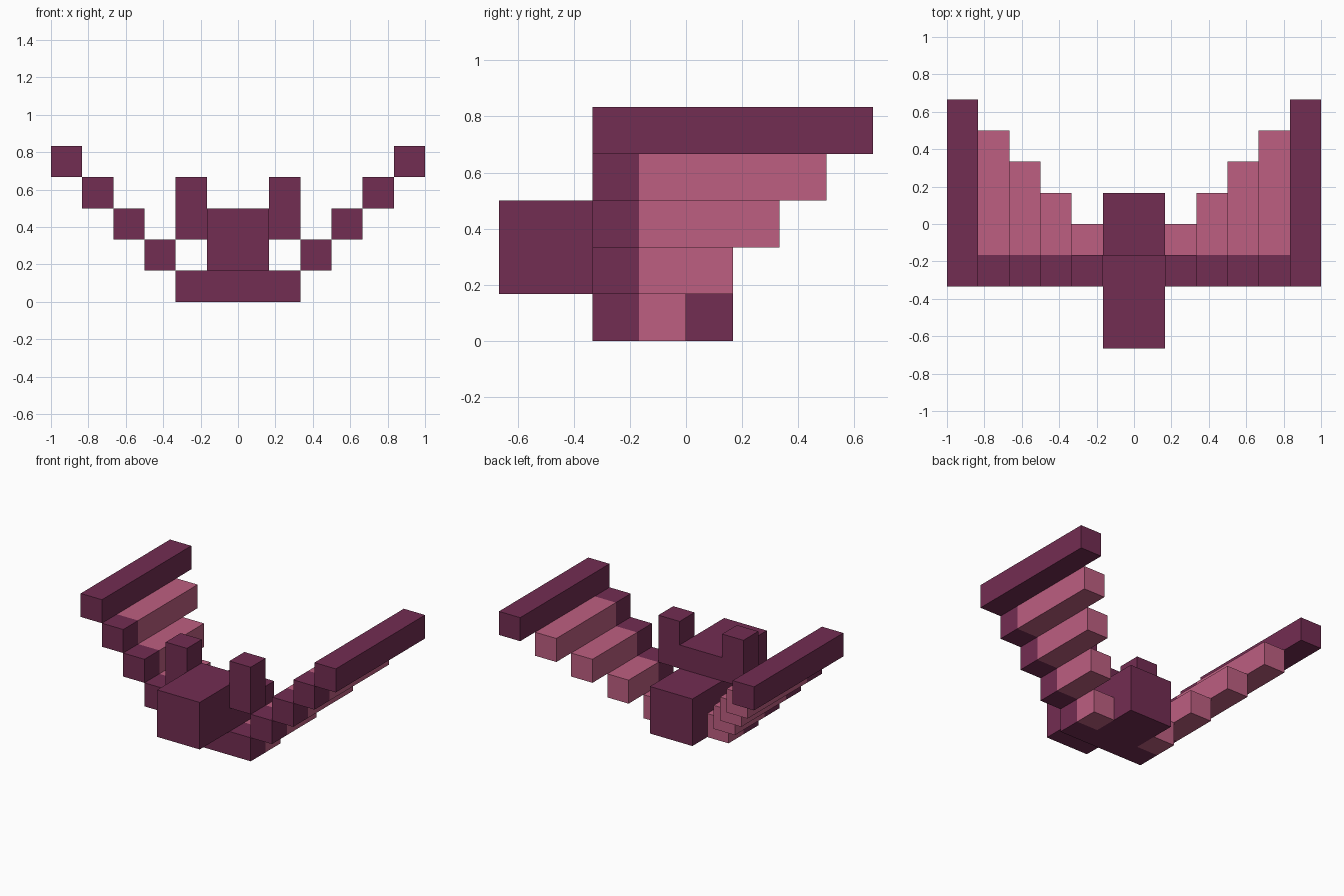
import bpy
import bmesh
from mathutils import Vector

cube = bpy.data.objects.get("Cube")
if cube:
    bpy.data.objects.remove(cube, do_unlink=True)

U = 1 / 6  # size of one block


def make_material(name, rgb):
    mat = bpy.data.materials.new(name)
    mat.use_nodes = True
    mat.diffuse_color = (*rgb, 1)
    bsdf = next(n for n in mat.node_tree.nodes if n.type == 'BSDF_PRINCIPLED')
    bsdf.inputs["Base Color"].default_value = (*rgb, 1)
    return mat


PLUM = make_material("dark plum", (0.171, 0.026, 0.084))
PINK = make_material("dusty pink", (0.509, 0.114, 0.220))


def box(name, lo, hi, mat):
    """Flat-shaded box between two corners given in blocks."""
    lo, hi = Vector(lo) * U, Vector(hi) * U
    bm = bmesh.new()
    bmesh.ops.create_cube(bm, size=1)
    for v in bm.verts:
        v.co = Vector([(lo[i] + hi[i]) / 2 + v.co[i] * (hi[i] - lo[i]) for i in range(3)])
    mesh = bpy.data.meshes.new(name)
    bm.to_mesh(mesh)
    bm.free()
    mesh.materials.append(mat)
    obj = bpy.data.objects.new(name, mesh)
    bpy.context.collection.objects.link(obj)
    return obj


def pair(name, lo, hi, mat):
    """A box on the left (+x) and its mirror on the right."""
    box("left_" + name, lo, hi, mat)
    box("right_" + name, (-hi[0], lo[1], lo[2]), (-lo[0], hi[1], hi[2]), mat)


# Body behind, with the head overlapping its upper front
box("body", (-1, -2, 0), (1, 1, 2), PLUM)
box("head", (-1, -4, 1), (1, -1, 3), PLUM)
pair("ear", (1, -2, 2), (2, -1, 4), PLUM)

# Wings: rising steps with a plum leading edge and a lengthening pink membrane
for i in range(4):
    pair(f"wing_bone_{i + 1}", (i + 1, -2, i), (i + 2, -1, i + 1), PLUM)
    pair(f"wing_membrane_{i + 1}", (i + 1, -1, i), (i + 2, i, i + 1), PINK)

# Long wing tips
pair("wing_tip", (5, -2, 4), (6, 4, 5), PLUM)
